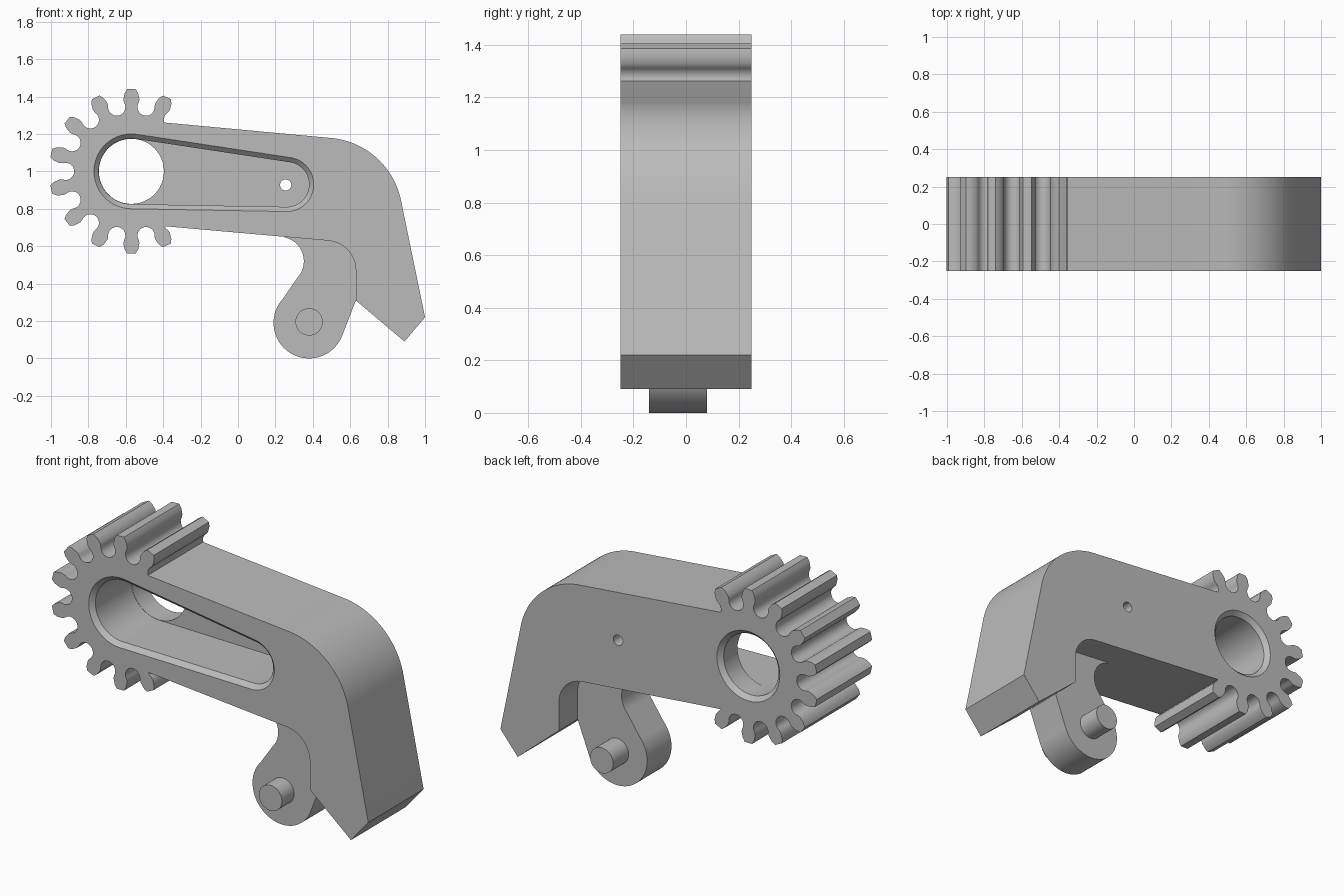
import bpy, bmesh
from math import sin, cos, radians, atan2, asin, degrees, hypot

if "Cube" in bpy.data.objects:
    bpy.data.objects.remove(bpy.data.objects["Cube"], do_unlink=True)

grey = bpy.data.materials.new("plain grey")
grey.use_nodes = True
grey.diffuse_color = (0.5, 0.5, 0.5, 1)
grey.node_tree.nodes["Principled BSDF"].inputs["Base Color"].default_value = (0.5, 0.5, 0.5, 1)


def arc(cx, cz, r, start, end, steps):
    """Points on an arc in the x-z plane, angles in degrees."""
    angles = [radians(start + (end - start) * i / steps) for i in range(steps + 1)]
    return [(cx + r * cos(a), cz + r * sin(a)) for a in angles]


def loft(name, sections):
    """Solid through matching outlines, given as (y, points)."""
    bm = bmesh.new()
    rings = [[bm.verts.new((x, y, z)) for x, z in pts] for y, pts in sections]
    count = len(rings[0])
    for a, b in zip(rings, rings[1:]):
        for i in range(count):
            j = (i + 1) % count
            bm.faces.new((a[i], a[j], b[j], b[i]))
    bm.faces.new(rings[0])
    bm.faces.new(rings[-1])
    bmesh.ops.recalc_face_normals(bm, faces=bm.faces)
    mesh = bpy.data.meshes.new(name)
    bm.to_mesh(mesh)
    bm.free()
    mesh.materials.append(grey)
    obj = bpy.data.objects.new(name, mesh)
    bpy.context.collection.objects.link(obj)
    return obj


def activate(obj):
    bpy.ops.object.select_all(action='DESELECT')
    obj.select_set(True)
    bpy.context.view_layer.objects.active = obj


def cut(obj, cutter):
    activate(obj)
    mod = obj.modifiers.new("cut", 'BOOLEAN')
    mod.operation = 'DIFFERENCE'
    mod.solver = 'EXACT'
    mod.object = cutter
    bpy.ops.object.modifier_apply(modifier=mod.name)
    bpy.data.objects.remove(cutter, do_unlink=True)


def smooth(obj):
    activate(obj)
    bpy.ops.object.shade_smooth_by_angle(angle=radians(28))


# Gear sector: teeth with round gaps between them
GX, GZ = -0.57, 1.0
HALF = 0.25
TEETH = 14
PITCH = 360 / TEETH


def polar(angle, side, r):
    """Point at radius r, shifted sideways from the given direction."""
    a = radians(angle)
    return (GX + r * cos(a) + side * sin(a), GZ + r * sin(a) - side * cos(a))


def gap(angle, start, end, steps=14):
    cx, cz = polar(angle, 0, 0.352)
    turn = angle - 90
    return arc(cx, cz, 0.046, turn + start, turn + end, steps)


flank = [(0.043, 0.385), (0.036, 0.418), (0.023, 0.439)]
tooth = flank + [(-s, r) for s, r in reversed(flank)]
first = 90 - PITCH
outline = gap(first - PITCH / 2, 235, 160, 6)
for k in range(10):
    angle = first + k * PITCH
    outline += [polar(angle, s, r) for s, r in tooth]
    outline += gap(angle + PITCH / 2, 380, 160) if k < 9 else gap(angle + PITCH / 2, 380, 346, 4)

# Arm with the bent nose
outline += [(-0.385, 0.706)]
outline += arc(0.47, 0.47, 0.16, 85, 0, 14)
outline += [(0.63, 0.31), (0.89, 0.09), (1.0, 0.22)]
outline += arc(0.46, 0.76, 0.42, 11, 85, 28)
outline += [(-0.383, 1.26)]
arm = loft("toothed_arm", [(-HALF, outline), (HALF, outline)])

# Tapered pocket, bearing hole and drilled hole
SX, SZ = 0.26, 0.93


def slot(grow):
    """Outline around a large and a small circle."""
    big, small = 0.175 + grow, 0.12 + grow
    dx, dz = SX - GX, SZ - GZ
    axis = degrees(atan2(dz, dx))
    lean = 90 - degrees(asin((big - small) / hypot(dx, dz)))
    return (arc(GX, GZ, big, axis + lean, axis + 360 - lean, 40)
            + arc(SX, SZ, small, axis - lean, axis + lean, 30))


def circle(x, z, r, n=48):
    return arc(x, z, r, 0, 360 - 360 / n, n - 1)


CHAMFER, FLOOR, OVER = 0.025, 0.10, 0.01
cut(arm, loft("pocket_cutter", [(-HALF - OVER, slot(CHAMFER + OVER)),
                                (-HALF + CHAMFER, slot(0)), (FLOOR, slot(0))]))
cut(arm, loft("bearing_cutter", [(FLOOR - 0.05, circle(GX, GZ, 0.174)),
                                 (HALF - CHAMFER, circle(GX, GZ, 0.174)),
                                 (HALF + OVER, circle(GX, GZ, 0.174 + CHAMFER + OVER))]))
drill = circle(SX - 0.005, SZ - 0.003, 0.03, 24)
cut(arm, loft("drill_cutter", [(0, drill), (HALF + OVER, drill)]))
smooth(arm)

# Lever under the arm
LX, LZ = 0.38, 0.19
lever_outline = arc(LX, LZ, 0.19, -21, -222, 44)
lever_outline += arc(0.222, 0.52, 0.13, -42, 78, 20)
lever_outline += [(0.25, 0.68), (0.55, 0.7), (0.68, 0.5), (0.64, 0.33), (0.63, 0.31)]
lever = loft("lever", [(-0.14, lever_outline), (0.08, lever_outline)])
smooth(lever)

# Cross pin through the lever
pin_outline = circle(LX, LZ + 0.005, 0.073, 40)
pin = loft("lever_pin", [(-HALF, pin_outline), (0.22, pin_outline)])
smooth(pin)
